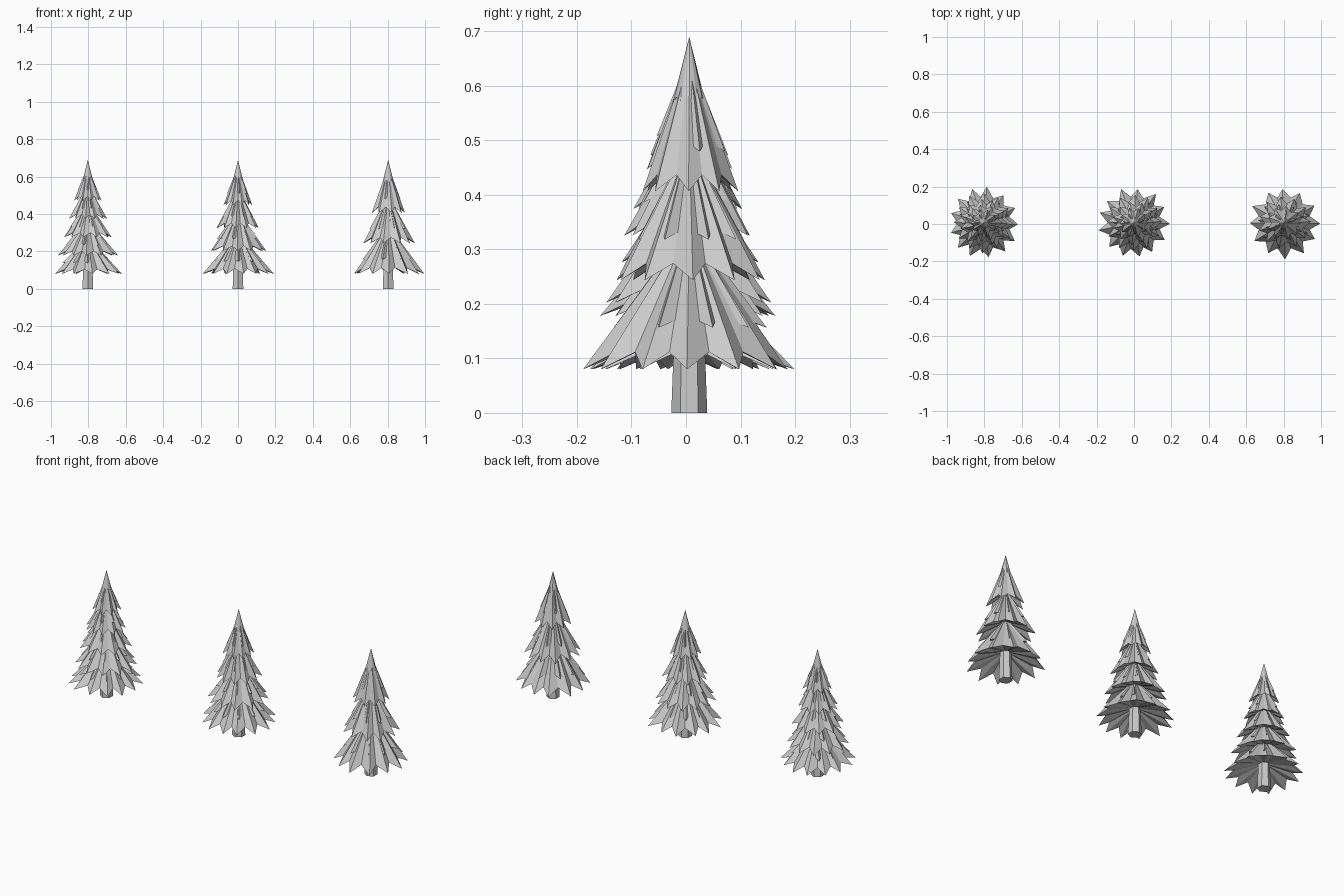
import bpy, bmesh, random
from math import sin, cos, pi, tau

if "Cube" in bpy.data.objects:
    bpy.data.objects.remove(bpy.data.objects["Cube"])

random.seed(4)
CY = 0.006


def mesh_object(name, bm, x):
    bmesh.ops.recalc_face_normals(bm, faces=bm.faces)
    me = bpy.data.meshes.new(name)
    bm.to_mesh(me)
    bm.free()
    ob = bpy.data.objects.new(name, me)
    ob.location = (x, CY, 0)
    bpy.context.collection.objects.link(ob)
    return ob


def skirt(bm, r, z, height, points, jitter, turn=0.0, notch=0.72):
    """Pleated star-shaped cone with a recessed underside."""
    apex = bm.verts.new((0, 0, z + height))
    under = bm.verts.new((0, 0, z + height * 0.3))
    ring = []
    for i in range(points * 2):
        a = tau * i / (points * 2) + turn
        if i % 2 == 0:
            k = r * random.uniform(1 - jitter, 1)
            zz = z
            a += random.uniform(-0.06, 0.06)
        else:
            k = r * notch
            zz = z + height * 0.12
        ring.append(bm.verts.new((k * cos(a), k * sin(a), zz)))
    for i, v in enumerate(ring):
        w = ring[(i + 1) % len(ring)]
        bm.faces.new((v, w, apex))
        bm.faces.new((w, v, under))


def tree(label, x, tiers, points):
    # Tapered hexagonal trunk
    bm = bmesh.new()
    bmesh.ops.create_cone(bm, cap_ends=True, segments=6, radius1=0.033,
                          radius2=0.022, depth=0.3)
    bmesh.ops.translate(bm, verts=bm.verts, vec=(0, 0, 0.15))
    mesh_object(label + "_trunk", bm, x)

    # Overlapping tiers of needles, narrowing upwards
    bm = bmesh.new()
    step = 0.49 / (tiers - 1)
    for t in range(tiers - 1):
        f = t / (tiers - 1)
        z = 0.08 + step * t
        r = 0.195 - 0.15 * f
        h = min(step + 0.10 - 0.02 * f, 0.67 - z)
        n = max(8, round(points - 4 * f))
        skirt(bm, r, z, h, n, 0.08)
        # Short sprigs poking through the middle of the tier
        skirt(bm, r * 0.74, z + h * 0.29, h * 0.72, n - 3, 0.12, 0.3, 0.6)
    # Pointed crown
    skirt(bm, 0.032, 0.565, 0.125, 6, 0.08, pi / 6, 0.85)
    mesh_object(label + "_needles", bm, x)


tree("left_pine", -0.803, 6, 13)
tree("middle_pine", 0.0, 5, 13)
tree("right_pine", 0.803, 4, 12)
